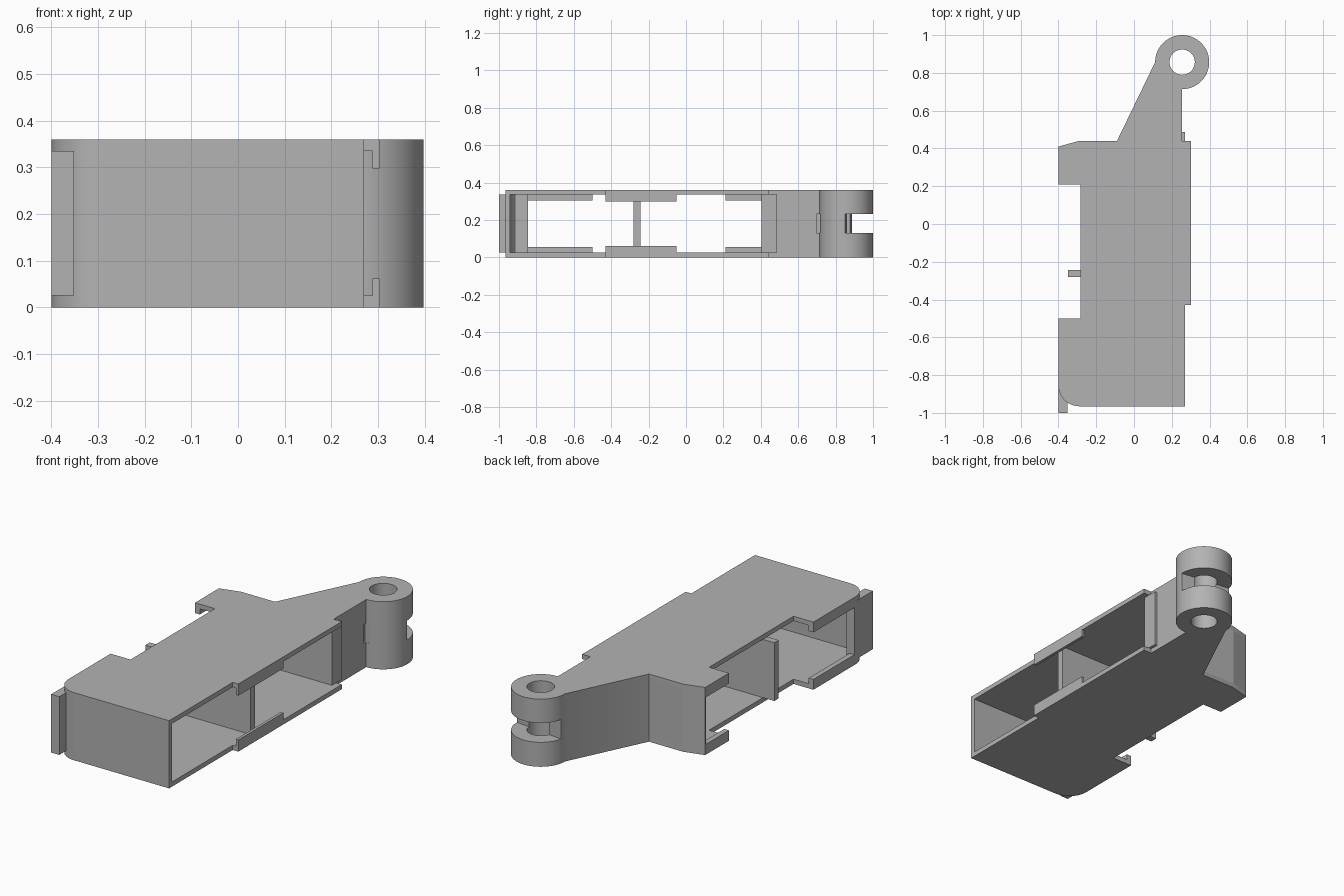
import bpy
import bmesh
from math import cos, sin, radians

if "Cube" in bpy.data.objects:
    bpy.data.objects.remove(bpy.data.objects["Cube"])

GREY = (0.45, 0.45, 0.45, 1)
mat = bpy.data.materials.new("plain grey")
mat.use_nodes = True
mat.diffuse_color = GREY
mat.node_tree.nodes["Principled BSDF"].inputs["Base Color"].default_value = GREY

H, T = 0.36, 0.025          # overall height, wall thickness
HX, HY, HR = 0.255, 0.857, 0.143   # hinge centre and radius


def arc(cx, cy, r, a0, a1, n):
    """Points along a circular arc, angles in degrees."""
    angles = [radians(a0 + (a1 - a0) * i / n) for i in range(n + 1)]
    return [(cx + r * cos(a), cy + r * sin(a)) for a in angles]


def prism(name, outline, z0, z1):
    """Extrude a flat outline between two heights."""
    bm = bmesh.new()
    base = bm.faces.new([bm.verts.new((x, y, z0)) for x, y in outline])
    top = bmesh.ops.extrude_face_region(bm, geom=[base])["geom"]
    verts = [v for v in top if isinstance(v, bmesh.types.BMVert)]
    bmesh.ops.translate(bm, verts=verts, vec=(0, 0, z1 - z0))
    bmesh.ops.recalc_face_normals(bm, faces=bm.faces)
    mesh = bpy.data.meshes.new(name)
    bm.to_mesh(mesh)
    bm.free()
    mesh.materials.append(mat)
    obj = bpy.data.objects.new(name, mesh)
    bpy.context.collection.objects.link(obj)
    return obj


def box(name, x0, x1, y0, y1, z0=T, z1=H - T):
    return prism(name, [(x0, y0), (x1, y0), (x1, y1), (x0, y1)], z0, z1)


def smooth(obj):
    bpy.ops.object.select_all(action="DESELECT")
    obj.select_set(True)
    bpy.context.view_layer.objects.active = obj
    bpy.ops.object.shade_smooth_by_angle(angle=radians(30))


def cut(obj, cutter):
    mod = obj.modifiers.new("cut", "BOOLEAN")
    mod.operation = "DIFFERENCE"
    mod.solver = "EXACT"
    mod.object = cutter
    bpy.context.view_layer.objects.active = obj
    bpy.ops.object.modifier_apply(modifier=mod.name)
    bpy.data.objects.remove(cutter)


# Matching floor and roof plates
corner = arc(-0.29, -0.855, 0.11, 180, 270, 12)
plate = corner + [(0.27, -0.965), (0.27, -0.43), (0.303, -0.43), (0.303, 0.44),
                  (-0.29, 0.44), (-0.4, 0.41), (-0.4, 0.21), (-0.283, 0.21),
                  (-0.283, -0.5), (-0.4, -0.5)]
smooth(prism("floor_plate", plate, 0, T))
smooth(prism("roof_plate", plate, H - T, H))

# Front wall wrapping round the corner
inner = arc(-0.29, -0.855, 0.11 - T, 270, 180, 12)
wall = [(-0.4, -0.845)] + corner + [(0.27, -0.965), (0.27, -0.94)]
smooth(prism("front_wall", wall + inner + [(-0.375, -0.845)], T, H - T))
box("front_tab", -0.4, -0.352, -1, -0.845)

# Back wall, side tab and inner partition
prism("back_wall", [(-0.4, 0.405), (0.27, 0.405), (0.27, 0.44),
                    (-0.29, 0.44), (-0.4, 0.41)], T, H - T)
box("back_side_tab", 0.25, 0.27, 0.435, 0.487)
box("partition", -0.35, 0.27, -0.28, -0.243)

# Retaining lips, repeated on floor and roof
for level, z0, z1, side_z0, side_z1 in (
        ("lower", T, 0.055, T, 0.062),
        ("upper", H - 0.055, H - T, H - 0.062, H - T)):
    box(level + "_front_lip", -0.4, -0.372, -0.845, -0.5, z0, z1)
    box(level + "_back_lip", -0.4, -0.372, 0.21, 0.41, z0, z1)
    box(level + "_side_lip", 0.288, 0.303, -0.43, -0.05, side_z0, side_z1)

# Tapered arm ending in a forked hinge
arm_outline = [(-0.09, 0.44)] + arc(HX, HY, HR, 180, -90, 54) + [(HX, 0.44)]
arm = prism("hinge_arm", arm_outline, 0, H)
cut(arm, prism("pin_hole", arc(HX, HY, 0.067, 0, 352.5, 47), -0.1, H + 0.1))
cut(arm, prism("fork_slot", [(0.47, 0.842), (0.06, 0.895), (0.06, 1.1),
                             (0.47, 1.1)], 0.13, 0.233))
cut(arm, box("small_notch", 0.245, 0.275, 0.697, 0.716, 0.13, 0.233))
smooth(arm)
